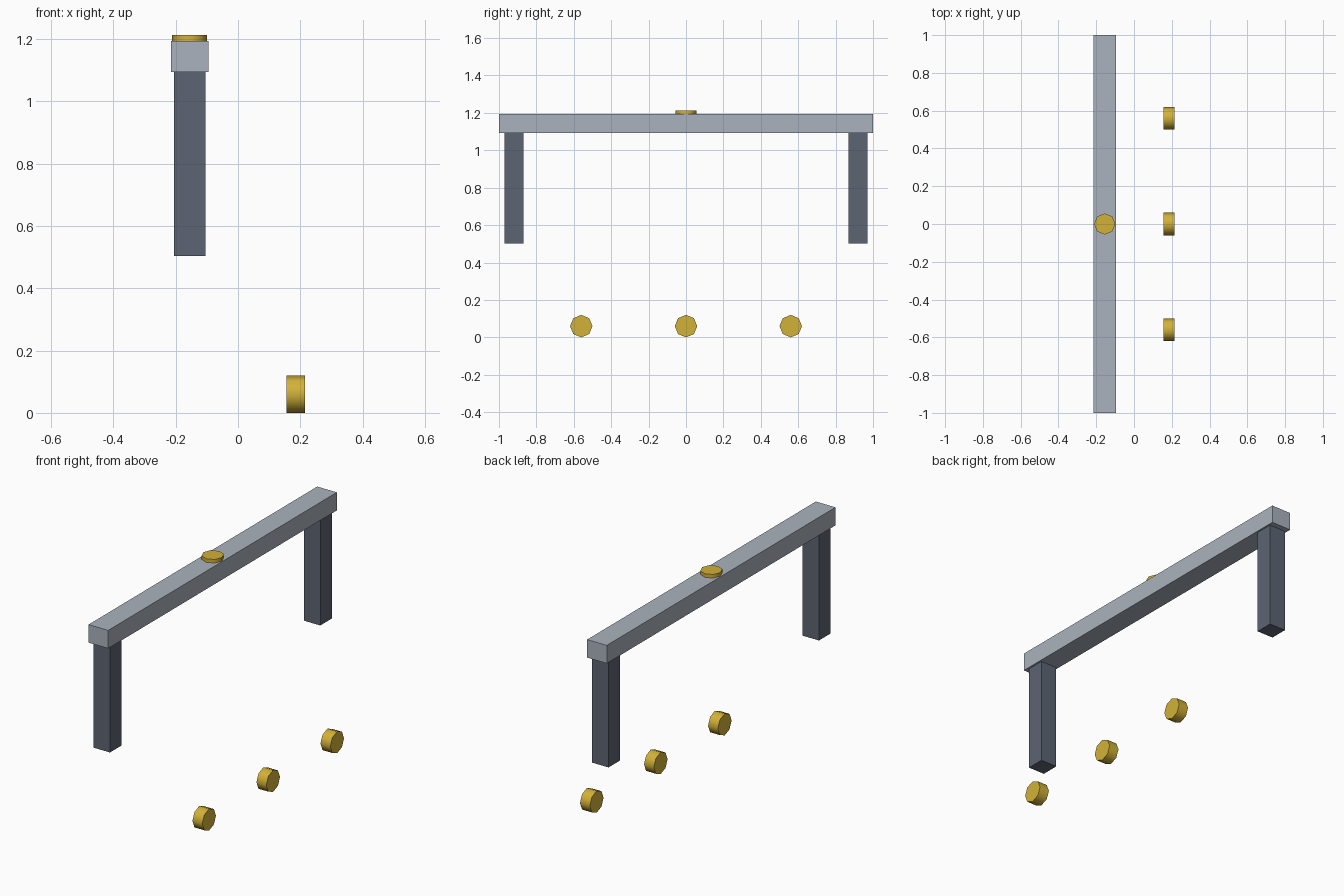
import bpy
import math

if "Cube" in bpy.data.objects:
    bpy.data.objects.remove(bpy.data.objects["Cube"])


def material(name, color):
    m = bpy.data.materials.new(name)
    m.diffuse_color = (*color, 1)
    m.use_nodes = True
    m.node_tree.nodes["Principled BSDF"].inputs["Base Color"].default_value = m.diffuse_color
    return m


steel = material("light_steel", (0.40, 0.45, 0.51))
dark = material("dark_steel", (0.11, 0.13, 0.17))
gold = material("gold", (0.65, 0.44, 0.04))


def box(name, center, size, mat):
    bpy.ops.mesh.primitive_cube_add(size=1, location=center)
    ob = bpy.context.object
    ob.name = name
    ob.scale = size
    bpy.ops.object.transform_apply(location=False, rotation=False, scale=True)
    ob.data.materials.append(mat)


def disc(name, center, radius, depth, tilt=0.0):
    # Octagonal disc with smooth rim and flat caps
    bpy.ops.mesh.primitive_cylinder_add(vertices=8, radius=radius, depth=depth,
                                        location=center, rotation=(0, tilt, 0))
    ob = bpy.context.object
    ob.name = name
    ob.data.materials.append(gold)
    bpy.ops.object.shade_smooth_by_angle(angle=math.radians(50))


BEAM_X = -0.155

# Crossbeam on two posts
box("crossbeam", (BEAM_X, 0, 1.143), (0.12, 2.0, 0.1), steel)
for side, label in ((-1, "front"), (1, "back")):
    box(label + "_post", (BEAM_X, side * 0.92, 0.798), (0.1, 0.1, 0.59), dark)

# Flat cap on top of the beam
disc("beam_cap", (BEAM_X, 0, 1.203), 0.056, 0.02)

# Row of upright discs at ground level
for i, label in enumerate(("front", "middle", "back")):
    disc(label + "_disc", (0.185, (i - 1) * 0.56, 0.06), 0.06, 0.06, math.pi / 2)
